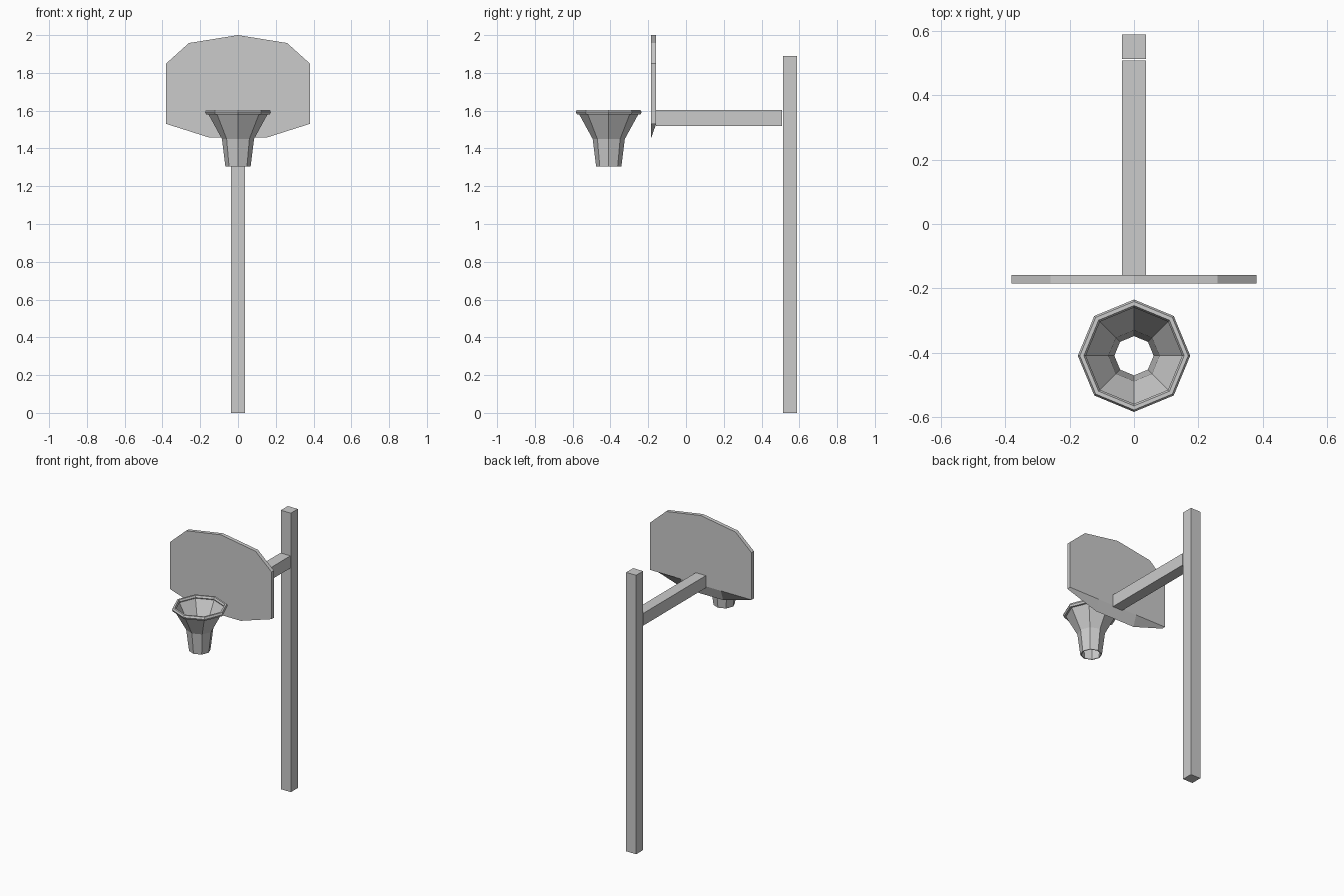
import bpy
from math import sin, cos, pi

if "Cube" in bpy.data.objects:
    bpy.data.objects.remove(bpy.data.objects["Cube"])


def make_object(name, verts, faces):
    mesh = bpy.data.meshes.new(name)
    mesh.from_pydata(verts, [], faces)
    mesh.validate()
    obj = bpy.data.objects.new(name, mesh)
    bpy.context.collection.objects.link(obj)
    return obj


def box(name, lo, hi):
    bpy.ops.mesh.primitive_cube_add(size=1)
    obj = bpy.context.object
    obj.name = name
    for v in obj.data.vertices:
        v.co = [(h if c > 0 else l) for c, l, h in zip(v.co, lo, hi)]
    return obj


def lathe(name, profile, centre_y, sides=8):
    """Revolve a closed (radius, z) profile with flat sides."""
    n = len(profile)
    verts = [(r * cos(2 * pi * i / sides), centre_y + r * sin(2 * pi * i / sides), z)
             for i in range(sides) for r, z in profile]
    faces = []
    for i in range(sides):
        a, b = i * n, ((i + 1) % sides) * n
        for j in range(n):
            k = (j + 1) % n
            faces.append((a + j, b + j, b + k, a + k))
    return make_object(name, verts, faces)


# Upright post and the arm carrying the board
box("post", (-0.038, 0.513, 0), (0.037, 0.588, 1.89))
box("support_arm", (-0.038, -0.158, 1.52), (0.037, 0.508, 1.603))

# Backboard: mirrored outline, lower back edge bevelled up
half = [(0.15, 1.457), (0.38, 1.53), (0.38, 1.85), (0.26, 1.958)]
outline = half + [(0, 2.0)] + [(-x, z) for x, z in reversed(half)]
n = len(outline)
verts = [(x, -0.184, z) for x, z in outline]
verts += [(x, -0.158, max(z, 1.53)) for x, z in outline]
faces = [tuple(range(n)), tuple(reversed(range(n, 2 * n)))]
faces += [((i + 1) % n, i, n + i, n + (i + 1) % n) for i in range(n)]
make_object("backboard", verts, faces)

# Eight-sided rim with a hexagonal section
rim = [(0.162 + 0.0125 * cos(pi * k / 3), 1.592 + 0.0145 * sin(pi * k / 3))
       for k in range(6)]
lathe("rim", rim, -0.409)

# Thin-walled flared net
net = [(0.067, 1.305), (0.085, 1.45), (0.159, 1.585),
       (0.154, 1.588), (0.079, 1.45), (0.061, 1.305)]
lathe("net", net, -0.409)
